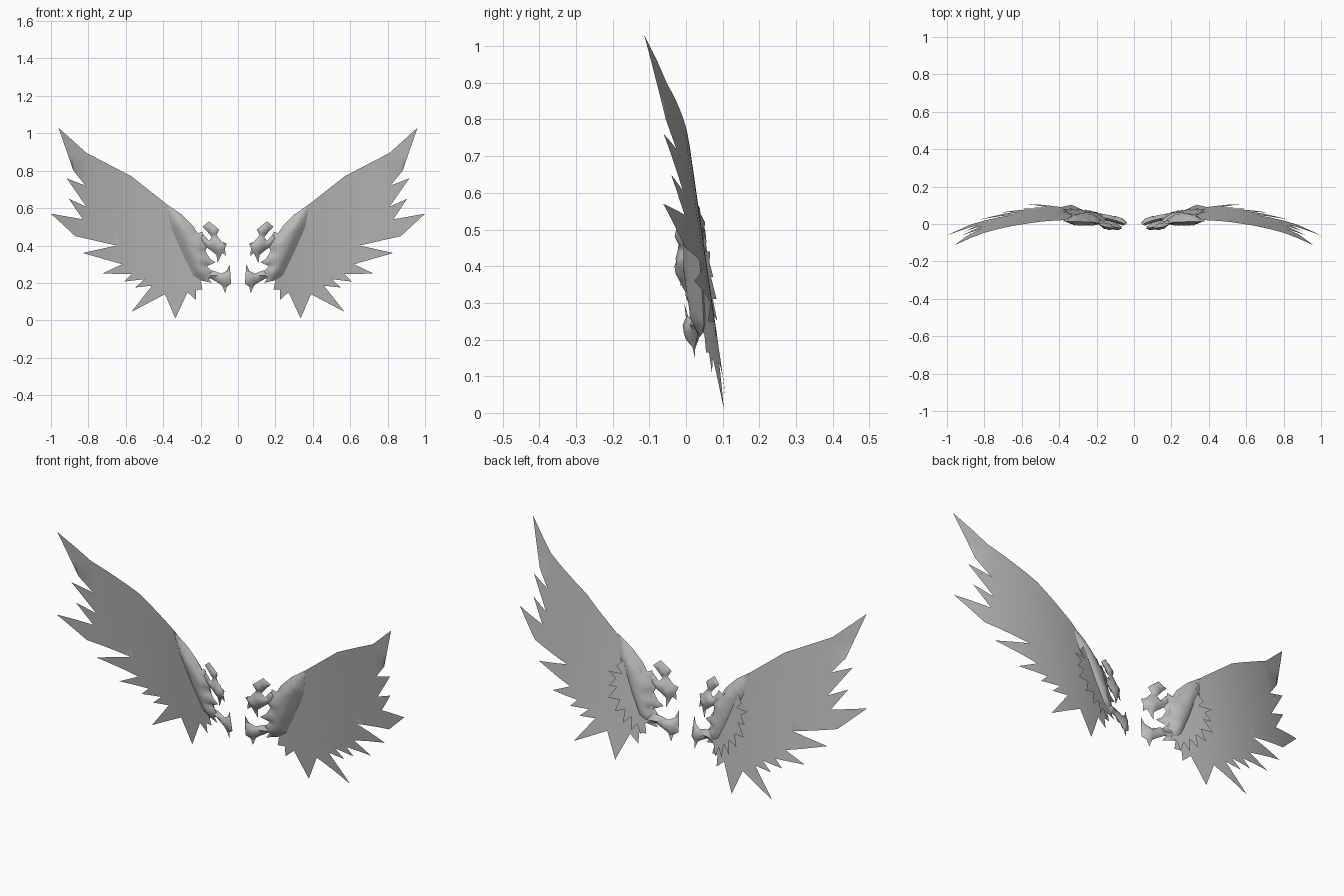
import bpy, bmesh
from mathutils import Vector
from mathutils.geometry import intersect_point_line

if "Cube" in bpy.data.objects:
    bpy.data.objects.remove(bpy.data.objects["Cube"])

grey = bpy.data.materials.new("feather grey")
grey.diffuse_color = (0.5, 0.5, 0.5, 1)
grey.use_nodes = True
grey.node_tree.nodes["Principled BSDF"].inputs["Base Color"].default_value = grey.diffuse_color


def sweep(x, z):
    """Depth of the curved wing surface."""
    return 0.115 - 0.144 * z - 0.38 * (x - 0.5) ** 2


def filled(outline, step):
    """Flat outline in the xz plane, filled and cut into a fine mesh."""
    bm = bmesh.new()
    bm.faces.new([bm.verts.new((x, 0, z)) for x, z in outline])
    for axis in ((1, 0, 0), (0, 0, 1)):
        for i in range(1, int(1.1 / step)):
            bmesh.ops.bisect_plane(bm, geom=bm.verts[:] + bm.edges[:] + bm.faces[:],
                                   plane_co=Vector(axis) * i * step, plane_no=axis)
    bmesh.ops.triangulate(bm, faces=bm.faces[:])
    return bm


def finish(bm, name, angle):
    mesh = bpy.data.meshes.new(name)
    bm.to_mesh(mesh)
    bm.free()
    mesh.materials.append(grey)
    ob = bpy.data.objects.new(name, mesh)
    bpy.context.collection.objects.link(ob)
    ob.modifiers.new("mirror", 'MIRROR').use_mirror_merge = False
    bpy.ops.object.select_all(action='DESELECT')
    ob.select_set(True)
    bpy.context.view_layer.objects.active = ob
    bpy.ops.object.shade_smooth_by_angle(angle=angle)


def sheet(name, outline, offset=0.0, lift=0.0):
    """Thin feather layer following the wing surface."""
    bm = filled(outline, 0.08)
    for v in bm.verts:
        v.co.y = sweep(v.co.x, v.co.z) + offset + lift * max(0, v.co.x - 0.2)
    finish(bm, name, 1.0)


def puffed(name, outline, depth, slope, offset=0.0):
    """Solid plate that swells away from its outline on both sides."""
    bm = filled(outline, 0.02)
    pts = [Vector((x, 0, z)) for x, z in outline]

    def edge_distance(p):
        best = 9
        for a, b in zip(pts, pts[1:] + pts[:1]):
            t = min(1, max(0, intersect_point_line(p, a, b)[1]))
            best = min(best, (p - a.lerp(b, t)).length)
        return best

    swell = {v: min(depth, slope * edge_distance(v.co)) for v in bm.verts}
    front = bm.verts[:]
    copy = bmesh.ops.duplicate(bm, geom=bm.verts[:] + bm.edges[:] + bm.faces[:])
    back = {v: copy["vert_map"][v] for v in front}
    for v in front:
        y = sweep(v.co.x, v.co.z) + offset
        v.co.y, back[v].co.y = y - swell[v], y + swell[v]
    bmesh.ops.remove_doubles(bm, verts=bm.verts[:], dist=0.0001)
    bmesh.ops.recalc_face_normals(bm, faces=bm.faces[:])
    finish(bm, name, 1.1)


# Main flight feathers
sheet("flight_feathers", [
    (.38, .62), (.57, .77), (.81, .895), (.96, 1.03), (.88, .80), (.815, .72),
    (.917, .76), (.81, .607), (.905, .65), (.83, .54), (1.0, .57), (.87, .45),
    (.65, .40), (.83, .36), (.62, .30), (.725, .25), (.57, .247), (.61, .207),
    (.50, .22), (.55, .175), (.46, .185), (.57, .045), (.39, .14), (.335, .01),
    (.27, .15), (.225, .11), (.225, .165), (.19, .165), (.2, .21), (.16, .25),
    (.2, .38), (.26, .50)])

# Short covert feathers layered on the back
sheet("covert_feathers", [
    (.24, .48), (.32, .52), (.36, .47), (.33, .44), (.40, .44), (.36, .41),
    (.39, .37), (.35, .37), (.39, .31), (.33, .31), (.35, .25), (.30, .27),
    (.305, .20), (.265, .24), (.26, .17), (.235, .21), (.215, .16), (.20, .21),
    (.16, .25), (.18, .38)], 0.006, 0.06)

# Arm and shoulder joint
puffed("wing_arm", [
    (.38, .62), (.30, .565), (.24, .505), (.215, .465), (.19, .475), (.185, .43),
    (.16, .40), (.175, .37), (.15, .33), (.12, .31), (.165, .29), (.14, .26),
    (.16, .23), (.14, .20), (.20, .215), (.24, .24), (.29, .34), (.36, .50)],
    0.03, 0.7, -0.006)

# Upper hooked horn
puffed("upper_horn", [
    (.155, .53), (.10, .485), (.115, .455), (.085, .42), (.06, .41), (.07, .385),
    (.065, .345), (.085, .36), (.11, .305), (.115, .35), (.14, .37), (.18, .40),
    (.21, .44), (.185, .46), (.155, .425), (.14, .445), (.165, .475), (.19, .50)],
    0.02, 0.9, -0.008)

# Lower claw
puffed("lower_claw", [
    (.045, .30), (.06, .265), (.09, .25), (.13, .265), (.19, .27), (.20, .22),
    (.15, .225), (.105, .20), (.085, .185), (.068, .145), (.06, .18), (.037, .195),
    (.04, .24)], 0.018, 0.9, 0.002)
